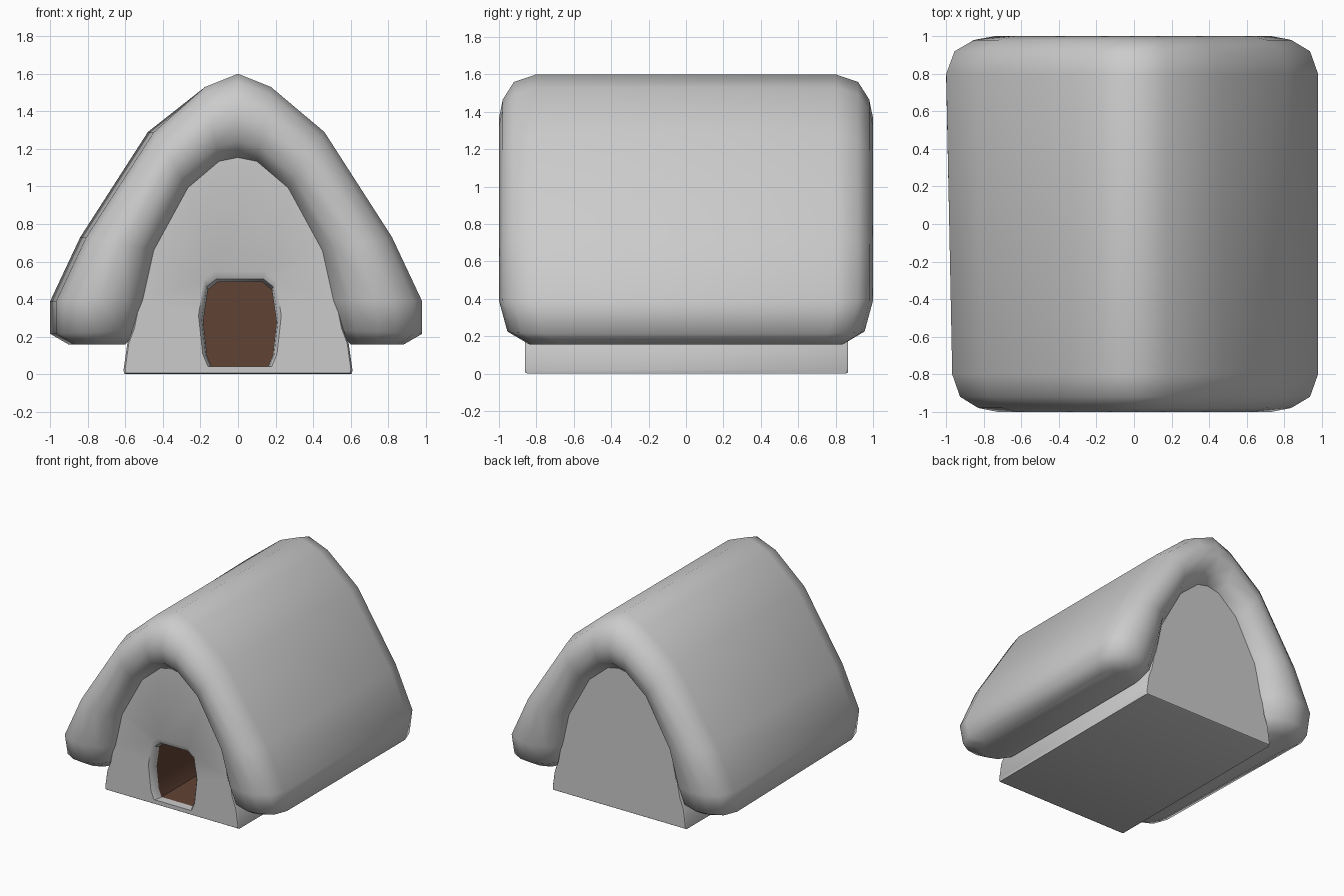
import bpy, bmesh, math

if "Cube" in bpy.data.objects:
    bpy.data.objects.remove(bpy.data.objects["Cube"])

def finish(name, bm, angle):
    bmesh.ops.recalc_face_normals(bm, faces=bm.faces)
    me = bpy.data.meshes.new(name)
    bm.to_mesh(me)
    bm.free()
    ob = bpy.data.objects.new(name, me)
    bpy.context.collection.objects.link(ob)
    bpy.ops.object.select_all(action='DESELECT')
    ob.select_set(True)
    bpy.context.view_layer.objects.active = ob
    bpy.ops.object.shade_smooth_by_angle(angle=math.radians(angle))
    return ob

def ring(bm, pts):
    return [bm.verts.new(p) for p in pts]

def bridge(bm, a, b):
    n = len(a)
    for i in range(n):
        j = (i + 1) % n
        bm.faces.new((a[i], a[j], b[j], b[i]))

# Roof: rounded cross-section swept along the arch (outer point, inner point, depth scale)
half = [((0, 1.6), (0, 1.15), 1), ((.175, 1.53), (.1, 1.13), 1),
        ((.46, 1.29), (.265, .99), 1), ((.82, .73), (.445, .66), 1),
        ((.98, .39), (.505, .39), 1), ((.98, .215), (.535, .235), .955),
        ((.88, .157), (.6, .157), .84)]
mirrored = [((-o[0], o[1]), (-i[0], i[1]), s) for o, i, s in half[:0:-1]]
section = [(0, .8), (.09, .92), (.3, .98), (.52, 1), (.8, .96), (1, .855)]
section += [(t, -y) for t, y in reversed(section)]

bm = bmesh.new()
rings = []
for (ox, oz), (ix, iz), s in mirrored + half:
    pts = []
    for t, y in section:
        # the back left edge bulges out slightly
        lean = (-.02 if y > 0 else .012) * (1 - t) if ox < -.3 else 0
        pts.append((ox + (ix - ox) * t + lean, y * s, oz + (iz - oz) * t))
    rings.append(ring(bm, pts))
for a, b in zip(rings, rings[1:]):
    bridge(bm, a, b)
bm.faces.new(rings[0])
bm.faces.new(rings[-1])
finish("roof", bm, 75)

# Door outline, reused for the rim and the tunnel
door = [(-.14, .04), (-.165, .1), (-.185, .28), (-.16, .45), (-.11, .49),
        (.13, .49), (.18, .45), (.205, .28), (.185, .1), (.16, .04)]

def door_ring(bm, y, grow):
    return ring(bm, [(.01 + (x - .01) * (1 + grow), y, .04 + (z - .04) * (1 + grow)) for x, z in door])

# House body: arched prism with softened ends and a door opening
side = [(.605, 0), (.61, .02), (.59, .16), (.56, .24), (.53, .39),
        (.47, .67), (.29, 1.01), (.11, 1.16)]
profile = side + [(0, 1.18)] + [(-x, z) for x, z in reversed(side)]

bm = bmesh.new()
body = []
for y, k in ((-.86, .985), (-.848, 1), (.855, 1), (.867, .985)):
    body.append(ring(bm, [(x * k, y, .5 + (z - .5) * k) for x, z in profile]))
for a, b in zip(body, body[1:]):
    bridge(bm, a, b)
bm.faces.new(body[-1])
rim = [door_ring(bm, -.86, .13), door_ring(bm, -.84, .04), door_ring(bm, -.79, 0)]
for a, b in zip(rim, rim[1:]):
    bridge(bm, a, b)
edges = []
for loop in (body[0], rim[0]):
    for i, v in enumerate(loop):
        w = loop[(i + 1) % len(loop)]
        edges.append(bm.edges.get((v, w)))
bmesh.ops.triangle_fill(bm, edges=edges, use_beauty=True, use_dissolve=False, normal=(0, -1, 0))
finish("house_body", bm, 40)

# Brown doorway tunnel, open at the front
bm = bmesh.new()
front, back = door_ring(bm, -.79, 0), door_ring(bm, -.25, 0)
bridge(bm, front, back)
bm.faces.new(back)
tunnel = finish("doorway", bm, 30)
tunnel.data.flip_normals()
brown = bpy.data.materials.new("brown")
brown.diffuse_color = (.12, .055, .035, 1)
brown.use_nodes = True
brown.node_tree.nodes["Principled BSDF"].inputs["Base Color"].default_value = brown.diffuse_color
tunnel.data.materials.append(brown)
